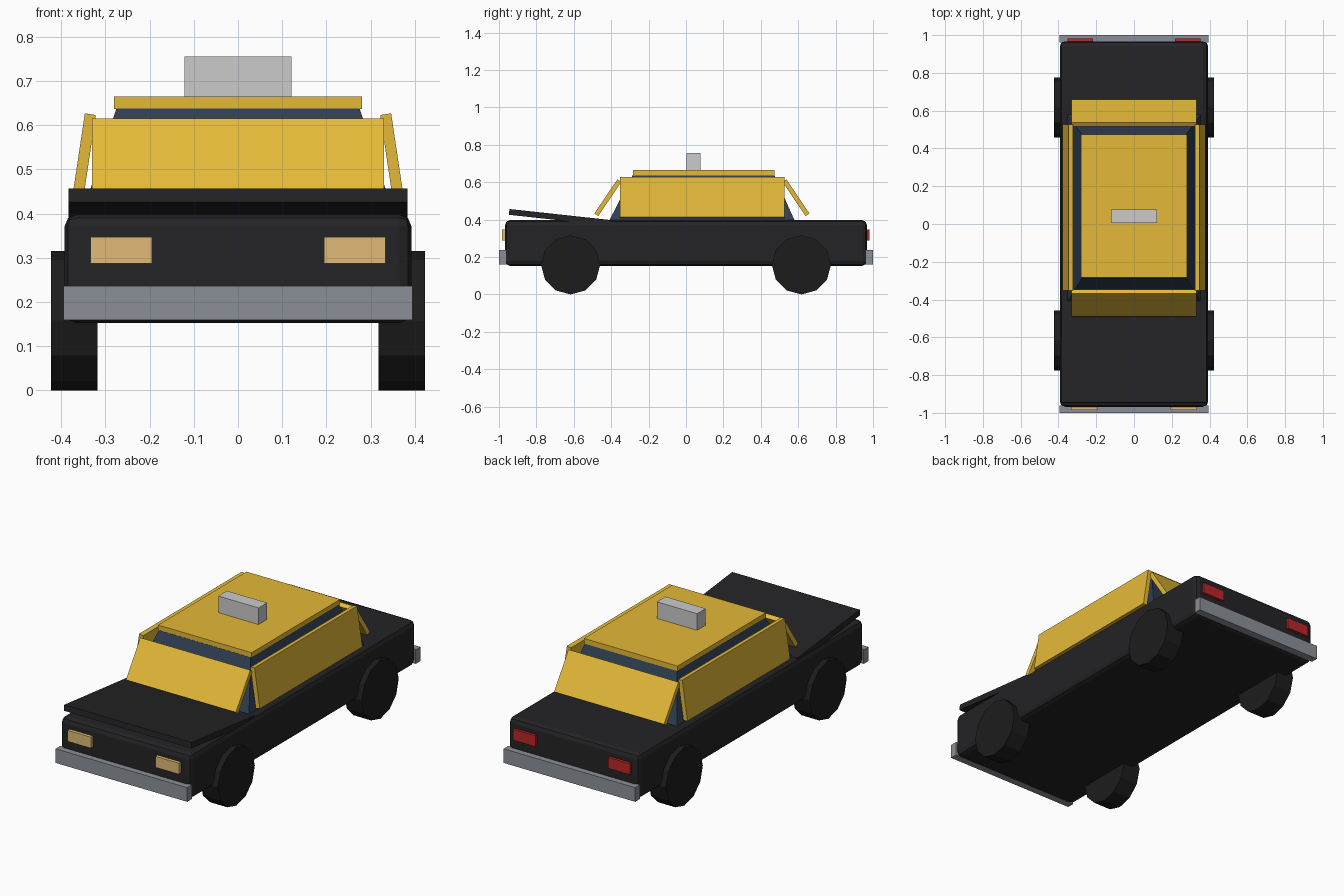
import bpy, bmesh
from math import radians, pi
from mathutils import Matrix

if "Cube" in bpy.data.objects:
    bpy.data.objects.remove(bpy.data.objects["Cube"])


def material(name, rgb):
    m = bpy.data.materials.new(name)
    m.diffuse_color = (*rgb, 1)
    m.use_nodes = True
    m.node_tree.nodes["Principled BSDF"].inputs["Base Color"].default_value = m.diffuse_color
    return m


BLACK = material("black_paint", (0.017, 0.017, 0.019))
RUBBER = material("rubber", (0.012, 0.012, 0.012))
YELLOW = material("yellow_paint", (0.78, 0.49, 0.04))
GLASS = material("dark_glass", (0.028, 0.048, 0.08))
STEEL = material("bumper_grey", (0.26, 0.28, 0.31))
LAMP = material("headlight_cream", (0.75, 0.50, 0.18))
RED = material("tail_red", (0.50, 0.02, 0.02))


def finish(name, bm, loc, rot, mat):
    mesh = bpy.data.meshes.new(name)
    bm.to_mesh(mesh)
    bm.free()
    ob = bpy.data.objects.new(name, mesh)
    bpy.context.collection.objects.link(ob)
    ob.location = loc
    ob.rotation_euler = [radians(a) for a in rot]
    if mat:
        mesh.materials.append(mat)
    return ob


def box(name, loc, size, mat=None, rot=(0, 0, 0)):
    bm = bmesh.new()
    bmesh.ops.create_cube(bm, size=1)
    bmesh.ops.scale(bm, vec=size, verts=bm.verts)
    return finish(name, bm, loc, rot, mat)


# Lower body with softened edges
body = box("body", (0, 0, 0.275), (0.785, 1.935, 0.245), BLACK)
bevel = body.modifiers.new("edge_bevel", 'BEVEL')
bevel.width = 0.027
bevel.segments = 2

# Tapered glass cabin
cabin = box("cabin_glass", (0, 0, 0), (1, 1, 1), GLASS)
for v in cabin.data.vertices:
    top = v.co.z > 0
    x = 0.275 if top else 0.355
    front, back = (-0.285, 0.472) if top else (-0.413, 0.583)
    v.co = (x if v.co.x > 0 else -x,
            back if v.co.y > 0 else front,
            0.638 if top else 0.39)

# Roof, roof sign and raised hood
box("roof", (0, 0.095, 0.651), (0.562, 0.758, 0.028), YELLOW)
box("roof_sign", (0, 0.041, 0.71), (0.242, 0.074, 0.09))
box("hood", (0, -0.677, 0.412), (0.766, 0.54, 0.031), BLACK, (-6.2, 0, 0))

# Leaning windscreen and rear window panels
box("front_panel", (0, -0.418, 0.517), (0.66, 0.025, 0.22), YELLOW, (-34, 0, 0))
box("rear_panel", (0, 0.588, 0.517), (0.66, 0.025, 0.22), YELLOW, (34, 0, 0))

# Front and rear bumpers
for end, y in (("front", -0.98), ("rear", 0.98)):
    box(end + "_bumper", (0, y, 0.198), (0.79, 0.04, 0.077), STEEL)

# Mirrored parts: side panels, lights and wheels
for side, s in (("left", -1), ("right", 1)):
    box(side + "_side_panel", (s * 0.350, 0.087, 0.518), (0.025, 0.88, 0.216),
        YELLOW, (0, -8.5 * s, 0))
    box(side + "_headlight", (s * 0.264, -0.972, 0.317), (0.14, 0.026, 0.06), LAMP)
    box(side + "_tail_light", (s * 0.284, 0.968, 0.317), (0.134, 0.026, 0.06), RED)
    for end, y in (("front", -0.617), ("rear", 0.617)):
        bm = bmesh.new()
        bmesh.ops.create_cone(bm, cap_ends=True, segments=12, radius1=0.158,
                              radius2=0.158, depth=0.105,
                              matrix=Matrix.Rotation(pi / 2, 4, 'Y'))
        finish(f"{end}_{side}_wheel", bm, (s * 0.37, y, 0.158), (0, 0, 0), RUBBER)
